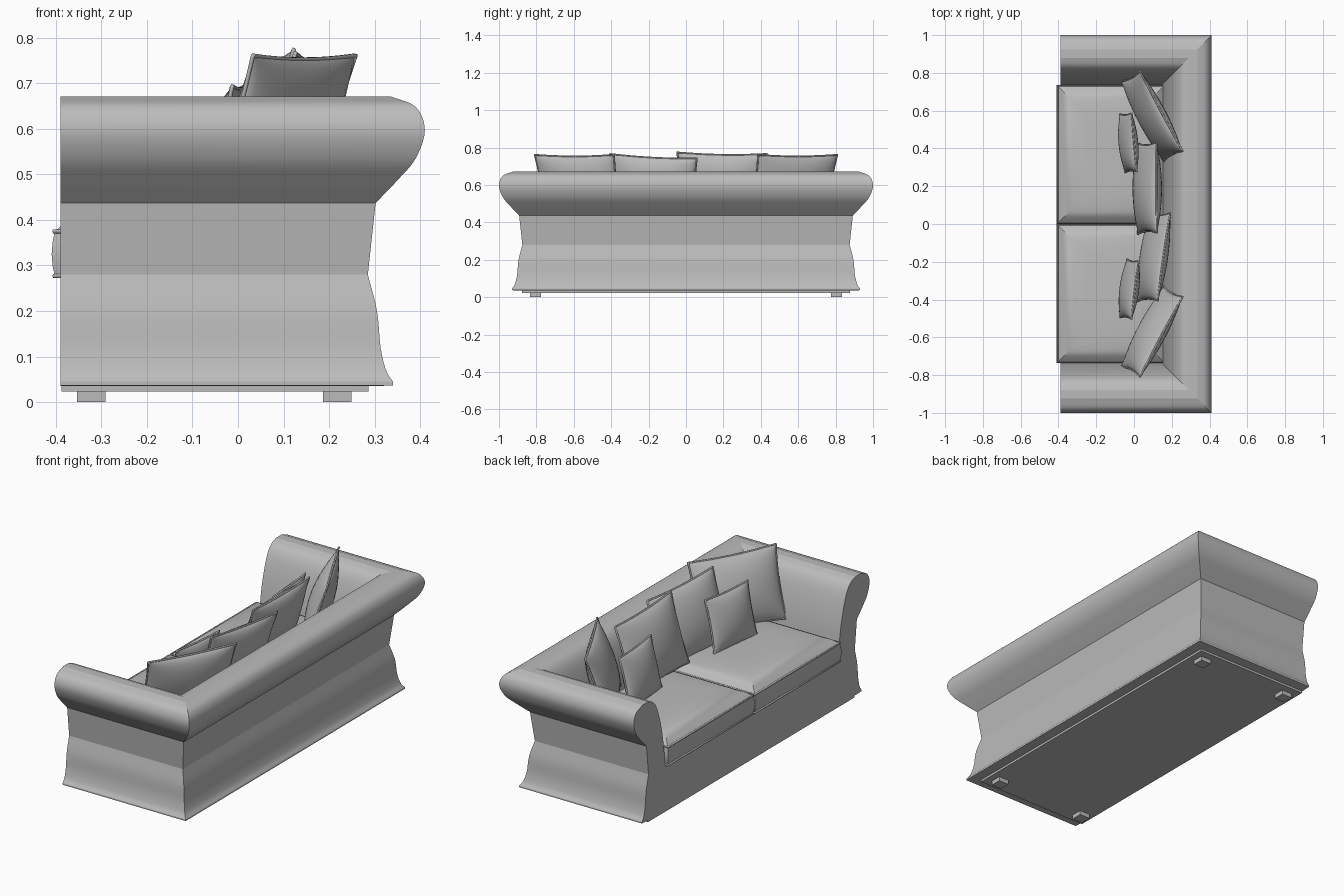
import bpy
import bmesh
from math import radians, cos, sin
from mathutils import Vector, Matrix

if "Cube" in bpy.data.objects:
    bpy.data.objects.remove(bpy.data.objects["Cube"], do_unlink=True)

GREY = (0.5, 0.5, 0.5, 1)
fabric = bpy.data.materials.new("grey_fabric")
fabric.use_nodes = True
fabric.diffuse_color = GREY
fabric.node_tree.nodes["Principled BSDF"].inputs["Base Color"].default_value = GREY


def finish(name, bm, angle=30):
    """Turn a bmesh into a shaded object."""
    bmesh.ops.recalc_face_normals(bm, faces=bm.faces)
    mesh = bpy.data.meshes.new(name)
    bm.to_mesh(mesh)
    bm.free()
    mesh.materials.append(fabric)
    obj = bpy.data.objects.new(name, mesh)
    bpy.context.collection.objects.link(obj)
    bpy.ops.object.select_all(action="DESELECT")
    obj.select_set(True)
    bpy.context.view_layer.objects.active = obj
    bpy.ops.object.shade_smooth_by_angle(angle=radians(angle))
    return obj


def box(name, low, high):
    bm = bmesh.new()
    low, high = Vector(low), Vector(high)
    size = Matrix.Diagonal((*(high - low), 1))
    bmesh.ops.create_cube(bm, size=1, matrix=Matrix.Translation((low + high) / 2) @ size)
    return finish(name, bm)


def loft(bm, rings, cap=True):
    """Skin a list of closed rings of points."""
    rows = [[bm.verts.new(p) for p in ring] for ring in rings]
    n = len(rows[0])
    for a, b in zip(rows, rows[1:]):
        for i in range(n):
            bm.faces.new((a[i], a[(i + 1) % n], b[(i + 1) % n], b[i]))
    if cap:
        bm.faces.new(rows[0])
        bm.faces.new(rows[-1])


def smooth_path(points, steps=5):
    """Catmull-Rom curve through 2D points."""
    pts = [Vector(p) for p in points]
    pts = [2 * pts[0] - pts[1]] + pts + [2 * pts[-1] - pts[-2]]
    out = []
    for a, b, c, d in zip(pts, pts[1:], pts[2:], pts[3:]):
        for k in range(steps):
            t = k / steps
            out.append(0.5 * (2 * b + (c - a) * t + (2 * a - 5 * b + 4 * c - d) * t * t
                              + (3 * b - a - 3 * c + d) * t ** 3))
    return out + [pts[-2]]


def piping(name, points, radius):
    """Closed cord running through the points."""
    curve = bpy.data.curves.new(name, "CURVE")
    curve.dimensions = "3D"
    curve.bevel_depth = radius
    curve.bevel_resolution = 1
    spline = curve.splines.new("POLY")
    spline.points.add(len(points) - 1)
    for sp, p in zip(spline.points, points):
        sp.co = (*p, 1)
    spline.use_cyclic_u = True
    curve.materials.append(fabric)
    obj = bpy.data.objects.new(name, curve)
    bpy.context.collection.objects.link(obj)
    bpy.ops.object.select_all(action="DESELECT")
    obj.select_set(True)
    bpy.context.view_layer.objects.active = obj
    bpy.ops.object.convert(target="MESH")


# Scrolled arms and back: one profile (depth inward, height) swept with mitres
skirt = smooth_path([(0.07, 0.045), (0.085, 0.07), (0.097, 0.12), (0.105, 0.2), (0.125, 0.28)])
scroll = smooth_path([(0.105, 0.44), (0.06, 0.487), (0.02, 0.535), (0.0, 0.597),
                      (0.02, 0.648), (0.075, 0.671)])
inside = smooth_path([(0.12, 0.671), (0.16, 0.655), (0.19, 0.62), (0.215, 0.56),
                      (0.237, 0.48), (0.252, 0.4), (0.268, 0.27)])
profile = ([Vector((0.11, 0.035)), Vector((0.07, 0.037))] + skirt
           + [Vector((0.108, 0.437))] + scroll + inside + [Vector((0.268, 0.035))])
FRONT, BACK = -0.39, 0.41
stations = [(FRONT, -1, 0, 1), (BACK, -1, -1, 1), (BACK, 1, -1, -1), (FRONT, 1, 0, -1)]
bm = bmesh.new()
loft(bm, [[(x + dx * p.x, y + dy * p.x, p.y) for p in profile] for x, y, dx, dy in stations])
finish("arms_and_back", bm, 17)

# Base between the arms, underside board and feet
box("seat_base", (FRONT, -0.74, 0.036), (0.15, 0.74, 0.276))
box("bottom_board", (FRONT + 0.003, -0.876, 0.023), (0.286, 0.876, 0.04))
for side in (-1, 1):
    for x, place in ((-0.322, "front"), (0.218, "back")):
        y = side * 0.805
        box(place + "_foot", (x - 0.031, y - 0.03, 0), (x + 0.031, y + 0.03, 0.024))


# Seat cushions: crowned top, bulging sides, corded edges
def rectangle(x0, x1, y0, y1, z, inset):
    return [(x0 + inset, y0 + inset, z), (x1 - inset, y0 + inset, z),
            (x1 - inset, y1 - inset, z), (x0 + inset, y1 - inset, z)]


layers = [(0.004, 0.276), (-0.001, 0.30), (-0.003, 0.325), (-0.001, 0.35), (0.004, 0.375),
          (0.03, 0.397), (0.06, 0.412), (0.09, 0.42), (0.15, 0.426), (0.22, 0.428)]
for side in (-1, 1):
    y0, y1 = sorted((side * 0.004, side * 0.733))
    edge = (-0.406, 0.16, y0, y1)
    bm = bmesh.new()
    loft(bm, [rectangle(*edge, z, inset) for inset, z in layers])
    finish("seat_cushion", bm, 35)
    for z in (0.277, 0.375):
        piping("seat_cushion_piping", rectangle(*edge, z, 0.002), 0.005)


# Throw pillows: two puffed sheets meeting at a corded, slightly pinched edge
def pillow(name, centre, facing, width, height, thick, lean, roll=0, n=16):
    a, tilt = radians(facing), radians(lean)
    flat = Vector((cos(a), sin(a), 0))
    up = Vector((0, 0, 1)) * cos(tilt) - flat * sin(tilt)
    normal = flat * cos(tilt) + Vector((0, 0, 1)) * sin(tilt)
    turn = Matrix((up.cross(normal), up, normal)).transposed().to_4x4()
    place = Matrix.Translation(centre) @ turn @ Matrix.Rotation(radians(roll), 4, "Z")

    def point(i, j, face):
        u, v = sin((i / n - 0.5) * radians(180)), sin((j / n - 0.5) * radians(180))
        puff = ((1 - u * u) * (1 - v * v)) ** 0.55
        return place @ Vector((width / 2 * u * (0.95 + 0.05 * v * v),
                               height / 2 * v * (0.95 + 0.05 * u * u),
                               face * thick / 2 * puff))

    bm = bmesh.new()
    for face in (-1, 1):
        grid = [[bm.verts.new(point(i, j, face)) for j in range(n + 1)] for i in range(n + 1)]
        for i in range(n):
            for j in range(n):
                bm.faces.new((grid[i][j], grid[i + 1][j], grid[i + 1][j + 1], grid[i][j + 1]))
    bmesh.ops.remove_doubles(bm, verts=bm.verts, dist=0.0001)
    finish(name, bm, 60)
    rim = ([(i, 0) for i in range(n)] + [(n, j) for j in range(n)]
           + [(n - i, n) for i in range(n)] + [(0, n - j) for j in range(n)])
    piping(name + "_piping", [point(i, j, 0) for i, j in rim], 0.005)


pillow("right_corner_pillow", (0.095, -0.57, 0.585), 152, 0.48, 0.37, 0.12, 18)
pillow("left_corner_pillow", (0.095, 0.57, 0.585), 208, 0.48, 0.37, 0.12, 18)
pillow("left_middle_pillow", (0.07, 0.19, 0.592), 180, 0.48, 0.37, 0.13, 16, 1)
pillow("right_middle_pillow", (0.105, -0.175, 0.58), 171, 0.47, 0.365, 0.12, 17, 3)
pillow("left_small_pillow", (-0.03, 0.43, 0.557), 185, 0.31, 0.28, 0.09, 13)
pillow("right_small_pillow", (-0.025, -0.345, 0.557), 173, 0.31, 0.28, 0.09, 13)
